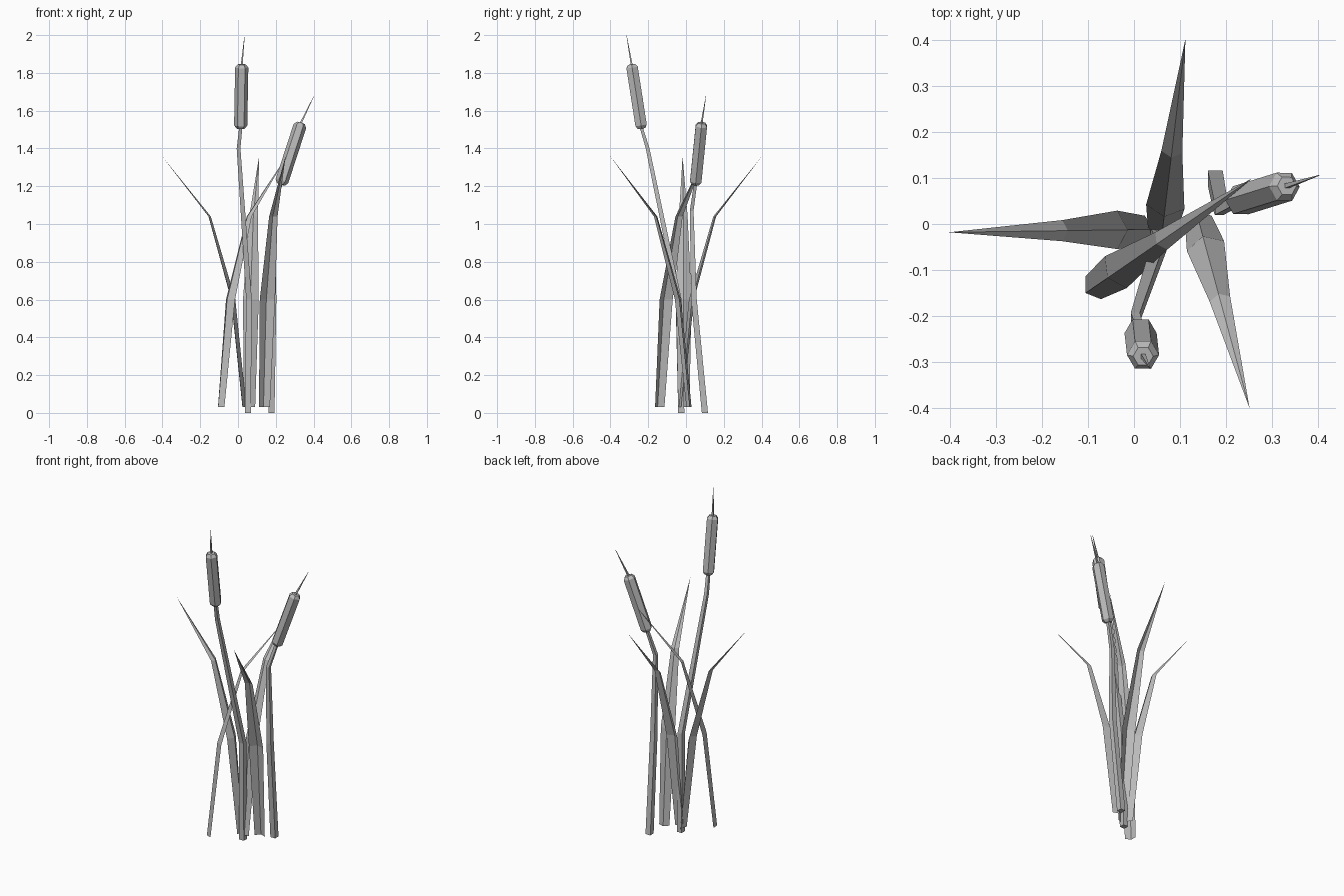
import bpy, bmesh, math
from mathutils import Vector

cube = bpy.data.objects.get("Cube")
if cube:
    bpy.data.objects.remove(cube, do_unlink=True)

# One plain grey for the whole plant
grey = bpy.data.materials.new("plain_grey")
grey.use_nodes = True
tone = (0.5, 0.5, 0.5, 1)
grey.diffuse_color = tone
grey.node_tree.nodes["Principled BSDF"].inputs["Base Color"].default_value = tone


def finish(name, bm, solid=True):
    if solid:
        bmesh.ops.recalc_face_normals(bm, faces=bm.faces)
    mesh = bpy.data.meshes.new(name)
    bm.to_mesh(mesh)
    bm.free()
    mesh.materials.append(grey)
    obj = bpy.data.objects.new(name, mesh)
    bpy.context.collection.objects.link(obj)
    return obj


def loft(name, path, radii, sides, start=0.0, axis=(0, 0, 1)):
    """Closed tube through path; every ring is square to axis."""
    bm = bmesh.new()
    turn = Vector((0, 0, 1)).rotation_difference(Vector(axis))
    rings = []
    for point, radius in zip(path, radii):
        ring = []
        for i in range(sides):
            a = start + math.tau * i / sides
            offset = turn @ Vector((math.cos(a), math.sin(a), 0))
            ring.append(bm.verts.new(Vector(point) + offset * radius))
        rings.append(ring)
    for low, high in zip(rings, rings[1:]):
        for i in range(sides):
            j = (i + 1) % sides
            bm.faces.new((low[i], low[j], high[j], high[i]))
    bm.faces.new(rings[0][::-1])
    bm.faces.new(rings[-1])
    return finish(name, bm)


def cattail(label, path, head_low, head_top, tip):
    low, top, tip = Vector(head_low), Vector(head_top), Vector(tip)
    # Square tapering stem
    radii = [0.023, 0.021, 0.014, 0.012]
    loft(label + "_stem", path + [low], radii, 4, math.pi / 4)
    # Six-sided seed head with chamfered ends
    axis = (top - low).normalized()
    steps = [0, 0.05, 0.95, 1]
    loft(label + "_seed_head", [low.lerp(top, s) for s in steps],
         [0.022, 0.035, 0.035, 0.022], 6, 0, axis)
    # Thin spike
    loft(label + "_spike", [top, tip], [0.007, 0.001], 4, math.pi / 4, tip - top)


def blade(name, base, tip):
    """Folded leaf that bends outward from base to tip."""
    base, tip = Vector(base), Vector(tip)
    out = (tip - base).normalized()
    side = Vector((-out.y, out.x))
    length = (tip - base).length
    # height, reach, half width, fold depth
    rows = [(0.03, 0, 0.03, 0.02), (0.6, 0.06, 0.042, 0.022),
            (1.04, 0.18, 0.023, 0.012)]
    bm = bmesh.new()
    rings = []
    for z, reach, half, fold in rows:
        mid = base + out * reach
        flat = (mid - side * half, mid - out * fold, mid + side * half)
        rings.append([bm.verts.new((p.x, p.y, z)) for p in flat])
    for low, high in zip(rings, rings[1:]):
        for i in range(2):
            bm.faces.new((low[i + 1], low[i], high[i], high[i + 1]))
    end = base + out * length
    point = bm.verts.new((end.x, end.y, 1.36))
    for i in range(2):
        bm.faces.new((rings[-1][i + 1], rings[-1][i], point))
    return finish(name, bm, solid=False)


# Cattails
cattail("tall_cattail",
        [(0.052, -0.025, 0), (0.058, -0.038, 0.6), (0.003, -0.203, 1.4)],
        (0.014, -0.235, 1.505), (0.02, -0.288, 1.845), (0.035, -0.315, 2.0))
cattail("short_cattail",
        [(0.177, 0.1, 0), (0.188, 0.042, 0.6), (0.186, 0.03, 1.07)],
        (0.227, 0.05, 1.21), (0.333, 0.083, 1.535), (0.403, 0.106, 1.68))

# Leaves
blade("left_leaf", (0.024, -0.012), (-0.403, -0.018))
blade("back_leaf", (0.061, -0.022), (0.112, 0.403))
blade("front_leaf", (0.14, 0.01), (0.252, -0.402))
blade("cross_leaf", (-0.089, -0.139), (0.258, 0.1))
